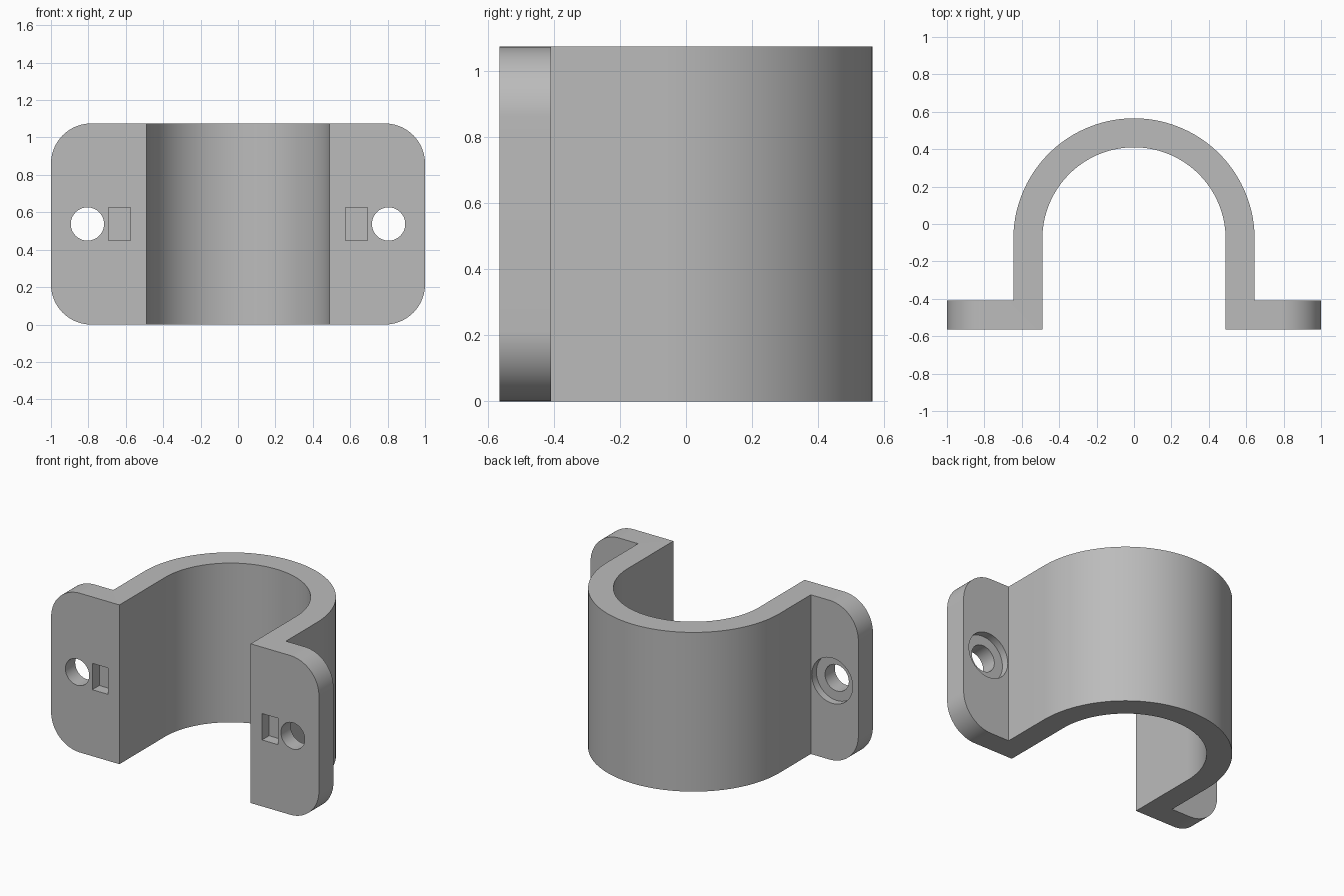
import bpy, bmesh, math
from mathutils import Matrix

if "Cube" in bpy.data.objects:
    bpy.data.objects.remove(bpy.data.objects["Cube"], do_unlink=True)

HEIGHT = 1.075
FRONT, FLANGE_BACK = -0.565, -0.41
OUTER, INNER, ARC_Y = 0.645, 0.49, -0.08
HOLE_X, MID_Z = 0.805, HEIGHT / 2
SEGMENTS = 72

grey = bpy.data.materials.new("light_grey")
grey.use_nodes = True
grey.diffuse_color = (0.5, 0.5, 0.5, 1)
grey.node_tree.nodes["Principled BSDF"].inputs["Base Color"].default_value = (0.5, 0.5, 0.5, 1)


def make_object(name, bm):
    bmesh.ops.recalc_face_normals(bm, faces=bm.faces)
    mesh = bpy.data.meshes.new(name)
    bm.to_mesh(mesh)
    bm.free()
    mesh.materials.append(grey)
    obj = bpy.data.objects.new(name, mesh)
    bpy.context.collection.objects.link(obj)
    return obj


def arc(radius):
    """Half circle from the right side (+x) over the back to -x."""
    angles = [math.pi * i / SEGMENTS for i in range(SEGMENTS + 1)]
    return [(radius * math.cos(a), ARC_Y + radius * math.sin(a)) for a in angles]


def cylinder_cutter(name, x, radius, y0, y1):
    bm = bmesh.new()
    place = Matrix.Translation((x, (y0 + y1) / 2, MID_Z)) @ Matrix.Rotation(math.pi / 2, 4, 'X')
    bmesh.ops.create_cone(bm, cap_ends=True, segments=48, radius1=radius, radius2=radius,
                          depth=y1 - y0, matrix=place)
    return make_object(name, bm)


def box_cutter(name, x, width, height, y0, y1):
    bm = bmesh.new()
    place = Matrix.Translation((x, (y0 + y1) / 2, MID_Z)) @ Matrix.Diagonal((width, y1 - y0, height, 1))
    bmesh.ops.create_cube(bm, size=1, matrix=place)
    return make_object(name, bm)


# Saddle with two flanges: one outline extruded upward
outline = [(INNER, FRONT), (1, FRONT), (1, FLANGE_BACK), (OUTER, FLANGE_BACK)]
outline += arc(OUTER)
outline += [(-OUTER, FLANGE_BACK), (-1, FLANGE_BACK), (-1, FRONT), (-INNER, FRONT)]
outline += reversed(arc(INNER))
bm = bmesh.new()
base = bm.faces.new([bm.verts.new((x, y, 0)) for x, y in outline])
extruded = bmesh.ops.extrude_face_region(bm, geom=[base])["geom"]
bmesh.ops.translate(bm, vec=(0, 0, HEIGHT),
                    verts=[v for v in extruded if isinstance(v, bmesh.types.BMVert)])

# Rounded outer flange corners
corners = [e for e in bm.edges
           if all(abs(v.co.x) > 0.99 for v in e.verts)
           and abs(e.verts[0].co.y - e.verts[1].co.y) > 0.1]
bmesh.ops.bevel(bm, geom=corners, offset=0.215, segments=20, profile=0.5, affect='EDGES')
clamp = make_object("pipe_clamp", bm)

# Bolt holes, round recesses at the back and rectangular pockets at the front
cutters = []
for side, sign in (("left", 1), ("right", -1)):
    x = sign * HOLE_X
    cutters += [
        cylinder_cutter(side + "_bolt_hole", x, 0.089, FRONT - 0.1, FLANGE_BACK + 0.1),
        cylinder_cutter(side + "_bolt_recess", x, 0.153, FLANGE_BACK - 0.05, FLANGE_BACK + 0.1),
        box_cutter(side + "_pocket", sign * 0.634, 0.118, 0.178, FRONT - 0.1, FRONT + 0.075),
    ]

bpy.ops.object.select_all(action='DESELECT')
clamp.select_set(True)
bpy.context.view_layer.objects.active = clamp
for cutter in cutters:
    cutter.hide_render = True
    cut = clamp.modifiers.new(cutter.name, 'BOOLEAN')
    cut.operation = 'DIFFERENCE'
    cut.solver = 'EXACT'
    cut.object = cutter
    bpy.ops.object.modifier_apply(modifier=cut.name)
    bpy.data.objects.remove(cutter, do_unlink=True)

bpy.ops.object.shade_smooth_by_angle(angle=math.radians(30))
